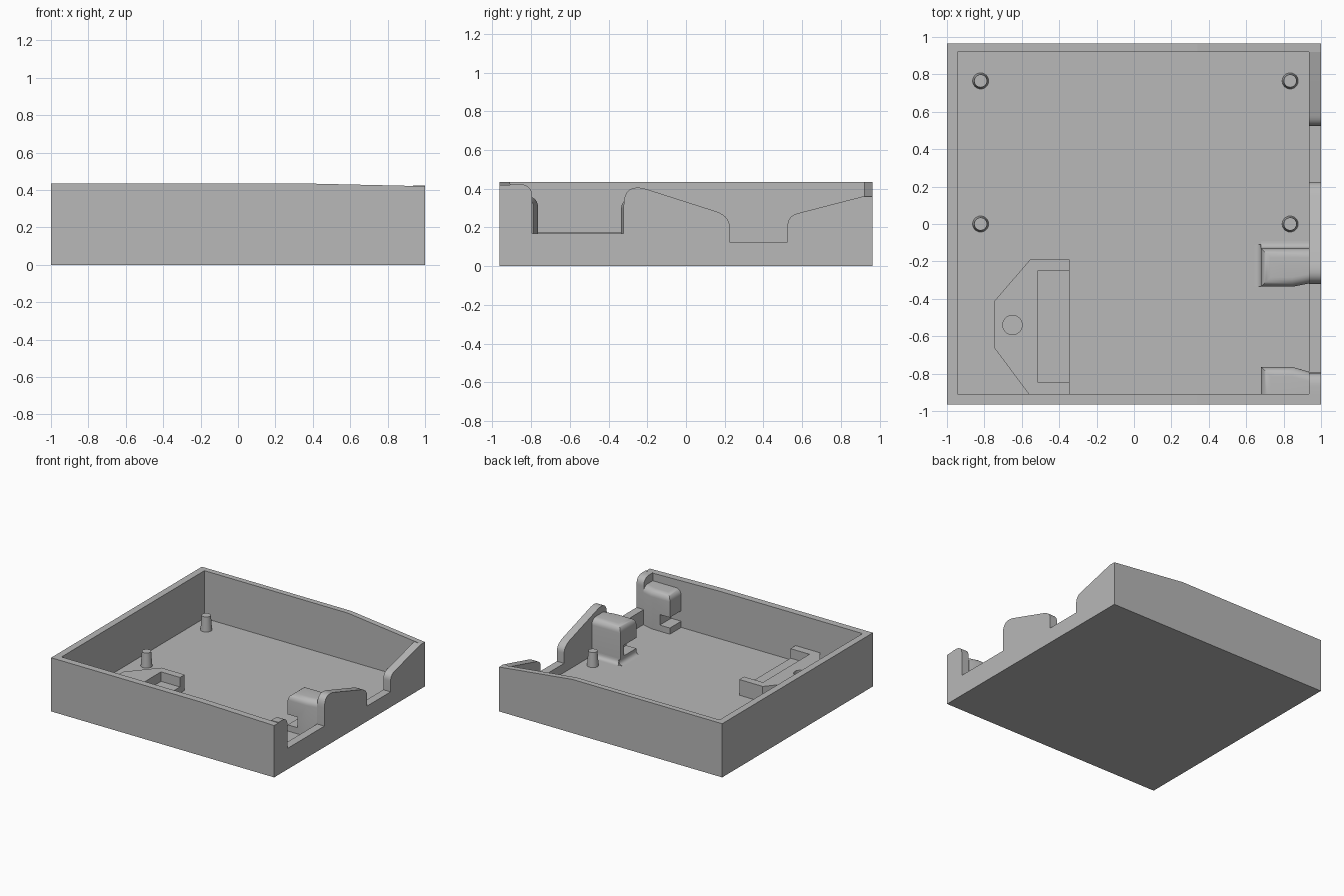
import bpy, bmesh, math
from mathutils import Vector

cube = bpy.data.objects.get("Cube")
if cube:
    bpy.data.objects.remove(cube, do_unlink=True)

grey = bpy.data.materials.new("plain grey")
grey.use_nodes = True
COLOUR = (0.48, 0.48, 0.48, 1)
grey.diffuse_color = COLOUR
grey.node_tree.nodes["Principled BSDF"].inputs["Base Color"].default_value = COLOUR

FLOOR, TOP = 0.05, 0.435
X0, X1, Y0, Y1 = -0.945, 0.935, -0.91, 0.92     # inside of the tray
HALF_Y = 0.965


def finish(name, bm, smooth=False):
    bmesh.ops.recalc_face_normals(bm, faces=bm.faces)
    mesh = bpy.data.meshes.new(name)
    bm.to_mesh(mesh)
    bm.free()
    mesh.materials.append(grey)
    obj = bpy.data.objects.new(name, mesh)
    bpy.context.collection.objects.link(obj)
    if smooth:
        shade(obj)
    return obj


def shade(obj):
    bpy.ops.object.select_all(action='DESELECT')
    obj.select_set(True)
    bpy.context.view_layer.objects.active = obj
    bpy.ops.object.shade_smooth_by_angle(angle=math.radians(35))


def prism(points, axis, start, end):
    """Extrude a 2D outline along one axis, from start to end."""
    bm = bmesh.new()
    place = {'X': lambda a, b: (start, a, b),
             'Y': lambda a, b: (a, start, b),
             'Z': lambda a, b: (a, b, start)}[axis]
    face = bm.faces.new([bm.verts.new(place(*p)) for p in points])
    new = bmesh.ops.extrude_face_region(bm, geom=[face])["geom"]
    move = Vector([(end - start) * (axis == a) for a in "XYZ"])
    bmesh.ops.translate(bm, vec=move, verts=[g for g in new if isinstance(g, bmesh.types.BMVert)])
    return bm


def rect(a0, a1, b0, b1):
    return [(a0, b0), (a1, b0), (a1, b1), (a0, b1)]


def curve(p0, corner, p1, steps=8):
    """Rounded corner from p0 to p1."""
    p0, c, p1 = Vector(p0), Vector(corner), Vector(p1)
    return [tuple(p0 * (1 - t) ** 2 + c * 2 * t * (1 - t) + p1 * t * t)
            for t in (i / steps for i in range(steps + 1))]


def cut(obj, bm):
    """Subtract a shape from an object for good."""
    cutter = finish("cutter", bm)
    cutter.hide_render = True
    mod = obj.modifiers.new("cut", 'BOOLEAN')
    mod.operation, mod.solver, mod.object = 'DIFFERENCE', 'EXACT', cutter
    bpy.context.view_layer.update()
    graph = bpy.context.evaluated_depsgraph_get()
    mesh = bpy.data.meshes.new_from_object(obj.evaluated_get(graph))
    obj.modifiers.clear()
    obj.data = mesh
    bpy.data.objects.remove(cutter, do_unlink=True)


# Tray: floor and three plain walls, front and back dipping to the right end
finish("floor", prism(rect(X0, X1, Y0, Y1), 'Z', 0, FLOOR))
finish("left_wall", prism(rect(-1, X0, Y0, Y1), 'Z', 0, TOP))
for name, y0, y1, end_z in (("front_wall", -HALF_Y, Y0, 0.42), ("back_wall", Y1, HALF_Y, 0.36)):
    outline = [(-1, 0), (1, 0), (1, end_z), (0.34, TOP), (-1, TOP)]
    finish(name, prism(outline, 'Y', y0, y1))

# Right wall with two rounded openings
profile = [(Y1, 0), (Y0, 0), (Y0, 0.425)]
profile += curve((-0.87, 0.425), (-0.795, 0.425), (-0.795, 0.36))
profile += [(-0.795, 0.17), (-0.322, 0.17)]
profile += curve((-0.322, 0.315), (-0.322, 0.43), (-0.21, 0.4))
profile += curve((0.15, 0.285), (0.225, 0.26), (0.225, 0.205))
profile += [(0.225, 0.124), (0.525, 0.124)]
profile += curve((0.525, 0.21), (0.525, 0.26), (0.58, 0.274))
profile += [(Y1, 0.362)]
finish("right_wall", prism(profile, 'X', X1, 1), True)

# Tapered standoff pegs
for side, x in (("left", 0.835), ("right", -0.82)):
    for end, y in (("back", 0.765), ("front", 0.0)):
        bm = bmesh.new()
        bmesh.ops.create_cone(bm, cap_ends=True, segments=32, radius1=0.043,
                              radius2=0.034, depth=0.12)
        bmesh.ops.translate(bm, vec=(x, y, FLOOR + 0.058), verts=bm.verts)
        finish(f"{end}_{side}_peg", bm, True)

# Raised bracket with an open pocket and a round hole
outline = [(-0.345, -0.19), (-0.555, -0.19), (-0.745, -0.41),
           (-0.745, -0.665), (-0.562, Y0), (-0.345, Y0)]
bracket = finish("bracket", prism(outline, 'Z', FLOOR - 0.01, 0.177))
cut(bracket, prism(rect(-0.515, -0.3, -0.845, -0.25), 'Z', 0.1, 0.3))
bm = bmesh.new()
bmesh.ops.create_cone(bm, cap_ends=True, segments=32, radius1=0.052, radius2=0.052, depth=0.3)
bmesh.ops.translate(bm, vec=(-0.65, -0.54, FLOOR + 0.15), verts=bm.verts)
cut(bracket, bm)
shade(bracket)


# Clip blocks either side of the larger opening, flared towards the wall
def clip(name, inner, flare, outer, top, rounded_outer):
    outline = [(0.68, outer), (X1, outer), (X1, flare), (0.85, inner), (0.68, inner)]
    bm = prism(outline, 'Z', FLOOR - 0.01, top)

    def wants_round(e):
        a, b = (v.co for v in e.verts)
        if min(a.z, b.z) < top - 0.001 or min(a.x, b.x) > X1 - 0.001:
            return False
        on_outer = abs(a.y - outer) + abs(b.y - outer) < 0.001
        return rounded_outer or not on_outer

    bmesh.ops.bevel(bm, geom=[e for e in bm.edges if wants_round(e)], offset=0.05,
                    segments=6, profile=0.5, affect='EDGES')
    obj = finish(name, bm)
    cut(obj, prism(rect(0.6, 0.77, -0.93, -0.18), 'Z', 0.1, 0.185))
    shade(obj)


clip("rear_clip", -0.335, -0.318, -0.13, 0.35, True)
clip("front_clip", -0.765, -0.79, Y0, 0.36, False)

# Curved foot where the rear clip meets the floor
foot = [(-0.13, FLOOR)] + curve((-0.13, 0.09), (-0.13, FLOOR), (-0.09, FLOOR + 0.001))
finish("rear_clip_foot", prism(foot, 'X', 0.68, X1), True)
foot = [(0.68, FLOOR)] + curve((0.68, 0.09), (0.68, FLOOR), (0.64, FLOOR + 0.001))
finish("rear_clip_end_foot", prism(foot, 'Y', -0.335, -0.11), True)
